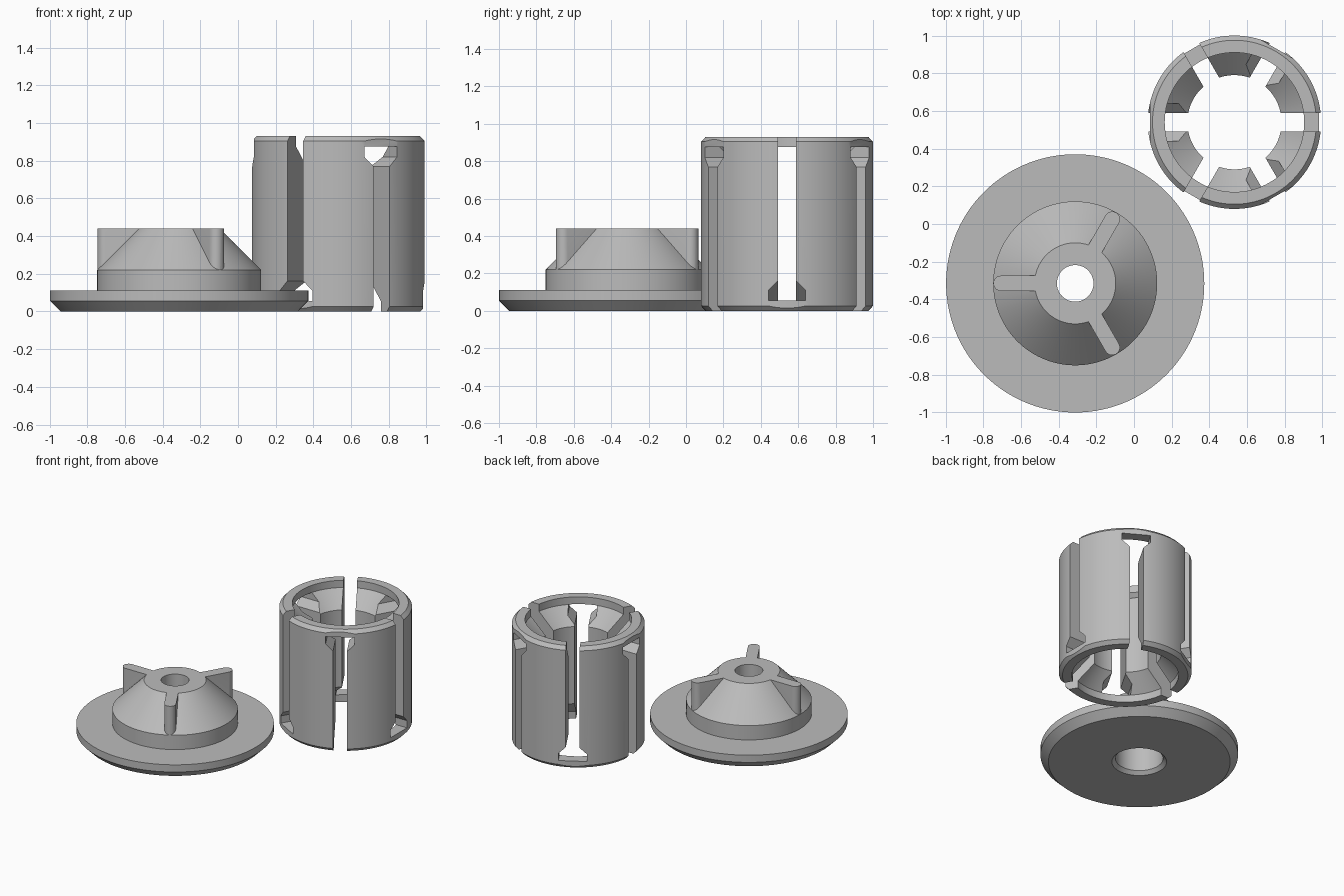
import bpy, bmesh, math
from mathutils import Matrix, Vector

cube = bpy.data.objects.get("Cube")
if cube:
    bpy.data.objects.remove(cube, do_unlink=True)

grey = bpy.data.materials.new("plain_grey")
grey.use_nodes = True
colour = (0.5, 0.5, 0.5, 1)
grey.diffuse_color = colour
grey.node_tree.nodes["Principled BSDF"].inputs["Base Color"].default_value = colour


def make_object(name, bm, location):
    bmesh.ops.recalc_face_normals(bm, faces=bm.faces)
    mesh = bpy.data.meshes.new(name)
    bm.to_mesh(mesh)
    bm.free()
    mesh.materials.append(grey)
    obj = bpy.data.objects.new(name, mesh)
    obj.location = location
    bpy.context.collection.objects.link(obj)
    return obj


def lathe(name, profile, location, steps=120):
    """Spin a closed (radius, height) profile about the z axis."""
    bm = bmesh.new()
    rings = []
    for i in range(steps):
        a = math.tau * i / steps
        rings.append([bm.verts.new((r * math.cos(a), r * math.sin(a), z)) for r, z in profile])
    n = len(profile)
    for i in range(steps):
        here, there = rings[i], rings[(i + 1) % steps]
        for j in range(n):
            k = (j + 1) % n
            bm.faces.new((here[j], there[j], there[k], here[k]))
    return make_object(name, bm, location)


def prism(bm, outline, direction, angle):
    """Extrude a flat outline along a direction, then turn it about z."""
    turn = Matrix.Rotation(math.radians(angle), 3, 'Z')
    base = [bm.verts.new(turn @ Vector(p)) for p in outline]
    tip = [bm.verts.new(turn @ (Vector(p) + Vector(direction))) for p in outline]
    bm.faces.new(base)
    bm.faces.new(tip)
    for i in range(len(base)):
        k = (i + 1) % len(base)
        bm.faces.new((base[i], base[k], tip[k], tip[i]))


def combine(target, tool, operation):
    mod = target.modifiers.new(operation, 'BOOLEAN')
    mod.operation, mod.solver, mod.object = operation, 'EXACT', tool
    bpy.context.view_layer.update()
    result = target.evaluated_get(bpy.context.evaluated_depsgraph_get())
    mesh = bpy.data.meshes.new_from_object(result)
    target.modifiers.clear()
    target.data = mesh
    bpy.data.objects.remove(tool, do_unlink=True)


def smooth(obj):
    bpy.ops.object.select_all(action='DESELECT')
    obj.select_set(True)
    bpy.context.view_layer.objects.active = obj
    bpy.ops.object.shade_smooth_by_angle(angle=math.radians(25))


# Flanged cone with a stepped bore
cone_at = (-0.312, -0.315, 0)
cone = lathe("flanged_cone", [
    (0.19, 0), (0.63, 0), (0.685, 0.055), (0.685, 0.11), (0.435, 0.11),
    (0.435, 0.22), (0.215, 0.44), (0.097, 0.44), (0.097, 0.33),
    (0.165, 0.33), (0.165, 0.025)], cone_at)

# Three round-ended fins on the cone
bm = bmesh.new()
half = 0.041
outline = [(0.19, half, 0.2), (0.19, -half, 0.2)]
for i in range(13):
    a = math.pi * (i / 12 - 0.5)
    outline.append((0.434 - half + half * math.cos(a), half * math.sin(a), 0.2))
for angle in (60, 180, 300):
    prism(bm, outline, (0, 0, 0.24), angle)
combine(cone, make_object("fins", bm, cone_at), 'UNION')
smooth(cone)

# Thick sleeve, chamfered outside and flared inside at both ends
sleeve_at = (0.533, 0.54, 0)
height = 0.93
lower = [(0.25, 0.17), (0.37, 0.055), (0.37, 0), (0.435, 0), (0.46, 0.026)]
upper = [(r, height - z) for r, z in reversed(lower)]
sleeve = lathe("slotted_sleeve", lower + upper, sleeve_at)

# Slots open alternately at the top and bottom, each widening at its closed end
slots, flats = bmesh.new(), bmesh.new()
narrow, wide, bridge = 0.048, 0.1, 0.055
right_side = [(wide, bridge), (wide, 0.11), (narrow, 0.162), (narrow, 1)]
shape = right_side + [(-y, z) for y, z in reversed(right_side)]
for i in range(6):
    flip = i % 2 == 1
    outline = [(0.2, y, height - z if flip else z) for y, z in shape]
    prism(slots, outline, (0.4, 0, 0), i * 60)
    # Flattened outer face of the bridge
    z0, z1 = (height - 0.06, height + 0.1) if flip else (-0.1, 0.06)
    box = [(0.449, -0.15, z0), (0.449, 0.15, z0), (0.449, 0.15, z1), (0.449, -0.15, z1)]
    prism(flats, box, (0.1, 0, 0), i * 60)
combine(sleeve, make_object("slot_cutter", slots, sleeve_at), 'DIFFERENCE')
combine(sleeve, make_object("flat_cutter", flats, sleeve_at), 'DIFFERENCE')
smooth(sleeve)
